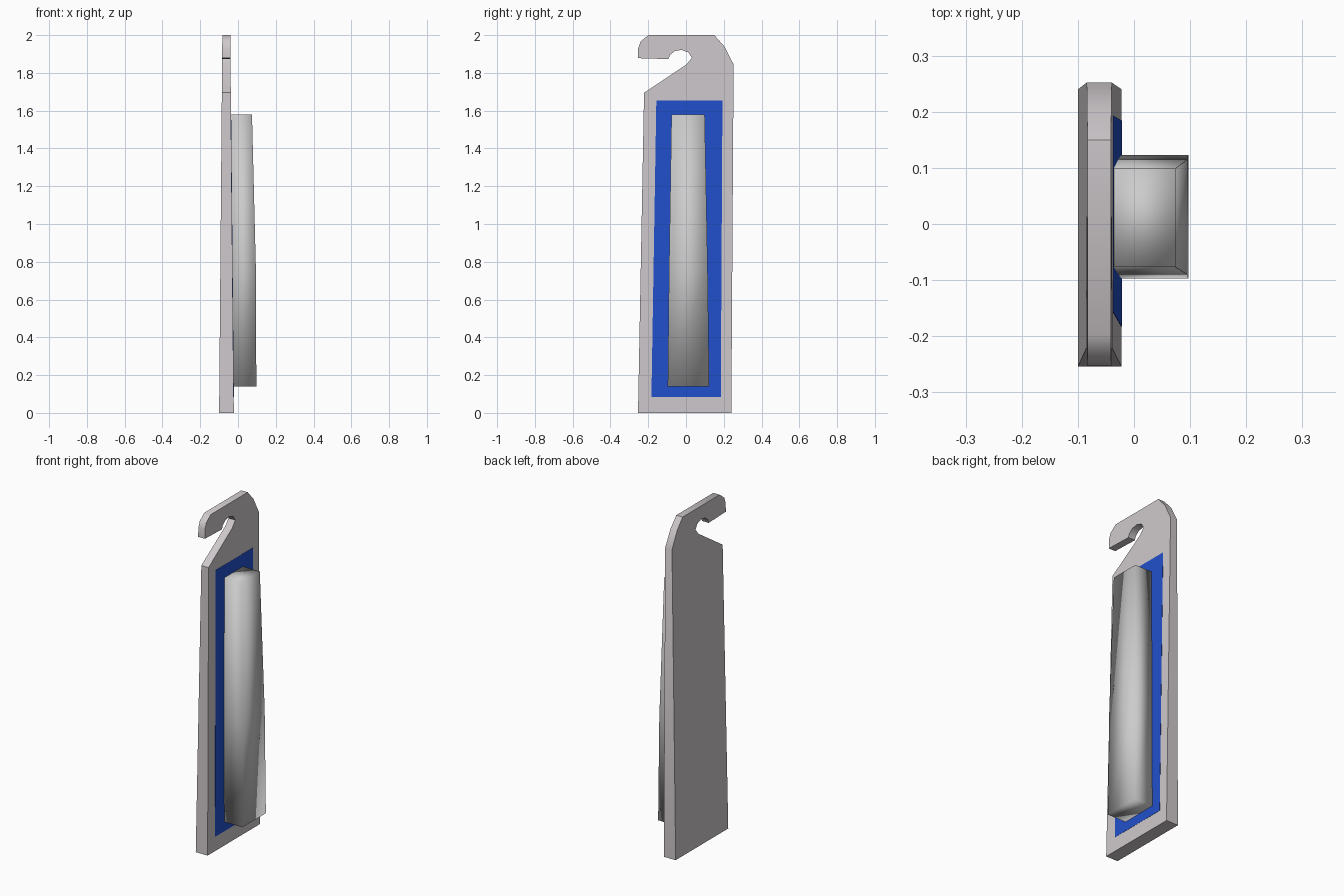
import bpy, bmesh

if "Cube" in bpy.data.objects:
    bpy.data.objects.remove(bpy.data.objects["Cube"])


def front_x(z):
    return -0.022 - 0.0095 * z


def back_x(z):
    return -0.100 + 0.0085 * z


def material(name, color):
    mat = bpy.data.materials.new(name)
    mat.diffuse_color = color
    mat.use_nodes = True
    mat.node_tree.nodes["Principled BSDF"].inputs["Base Color"].default_value = mat.diffuse_color
    return mat


def loft(name, rings, mat=None, smooth_angle=None):
    """Skin a stack of closed rings and cap both ends."""
    bm = bmesh.new()
    rows = [[bm.verts.new(p) for p in ring] for ring in rings]
    n = len(rows[0])
    for a, b in zip(rows, rows[1:]):
        for i in range(n):
            j = (i + 1) % n
            bm.faces.new((a[i], a[j], b[j], b[i]))
    bm.faces.new(rows[0][::-1])
    bm.faces.new(rows[-1])
    bmesh.ops.recalc_face_normals(bm, faces=bm.faces[:])
    mesh = bpy.data.meshes.new(name)
    bm.to_mesh(mesh)
    bm.free()
    obj = bpy.data.objects.new(name, mesh)
    bpy.context.collection.objects.link(obj)
    if mat:
        mesh.materials.append(mat)
    if smooth_angle is None:
        return obj
    mesh.shade_smooth()
    if smooth_angle > 0:
        mesh.set_sharp_from_angle(angle=smooth_angle)
    return obj


# Backing plate with hook cut-out, tapering in thickness towards the top
outline = [(-0.254, 0), (0.24, 0), (0.252, 1.845), (0.203, 1.94), (0.15, 2.0),
           (-0.198, 2.0), (-0.24, 1.967), (-0.253, 1.93), (-0.254, 1.878),
           (-0.093, 1.873), (-0.085, 1.895), (-0.06, 1.915), (-0.024, 1.922),
           (0.013, 1.908), (0.031, 1.88), (0.003, 1.845), (-0.222, 1.695)]
loft("hanging_plate",
     [[(back_x(z), y, z) for y, z in outline],
      [(front_x(z), y, z) for y, z in outline]],
     material("plate_grey", (0.62, 0.58, 0.60, 1)), 0.7)

# Blue panel lying on the front of the plate
panel = [(-0.183, 0.085), (0.184, 0.085), (0.193, 1.655), (-0.157, 1.655)]
loft("blue_panel",
     [[(front_x(z) - 0.004, y, z) for y, z in panel],
      [(front_x(z) + 0.001, y, z) for y, z in panel]],
     material("panel_blue", (0.015, 0.08, 0.60, 1)))

# Raised package, softly shaded and tapering upwards
sections = [(0.14, -0.097, 0.123, 0.097), (0.75, -0.090, 0.115, 0.095),
            (1.58, -0.077, 0.099, 0.074)]
loft("raised_package",
     [[(front_x(z) - 0.004, y0, z), (x, y0, z), (x, y1, z), (front_x(z) - 0.004, y1, z)]
      for z, y0, y1, x in sections], smooth_angle=0)
